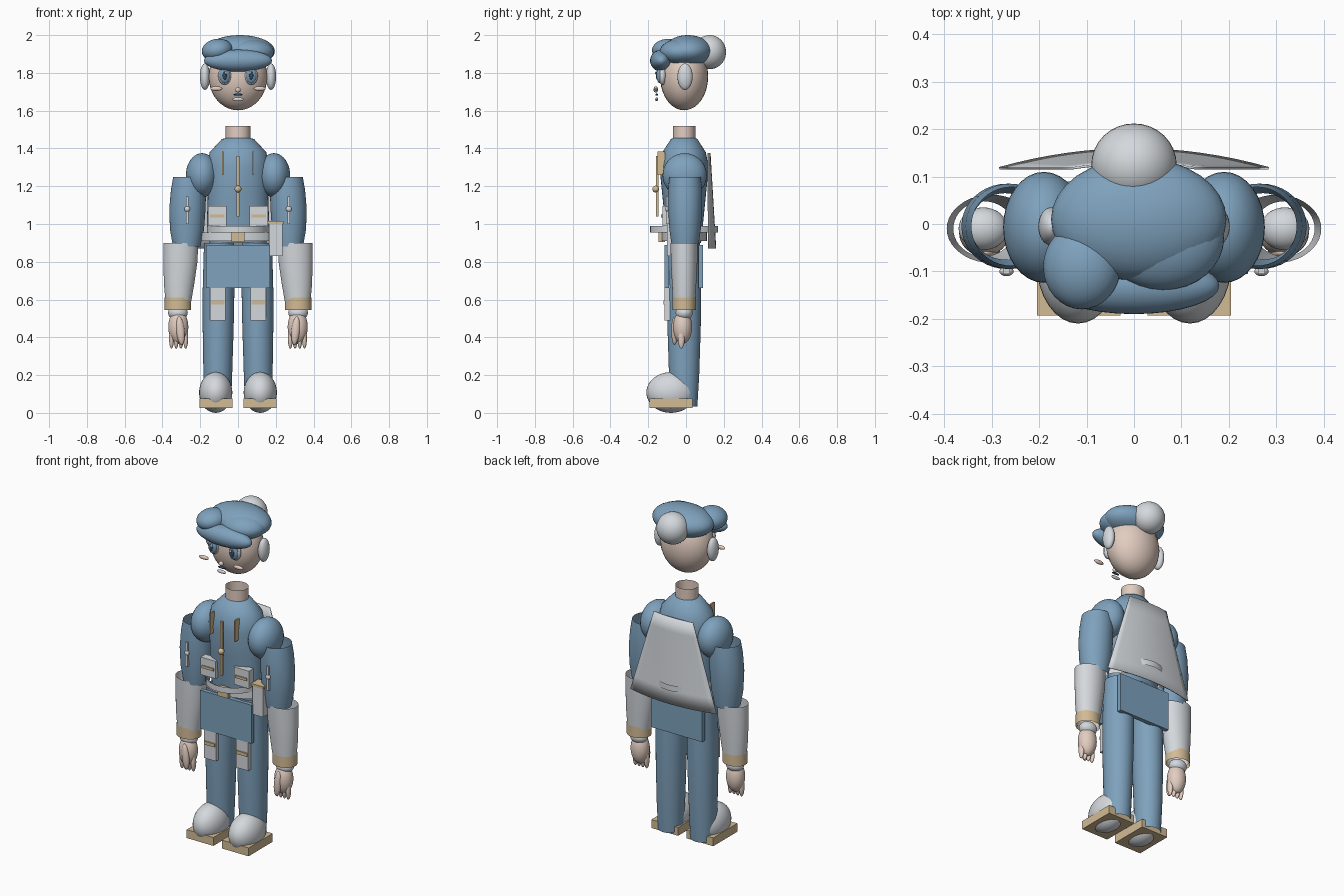
import bpy, bmesh, math
from mathutils import Matrix

default = bpy.data.objects.get("Cube")
if default:
    bpy.data.objects.remove(default, do_unlink=True)


def material(name, red, green, blue):
    mat = bpy.data.materials.new(name)
    mat.use_nodes = True
    color = (red, green, blue, 1)
    mat.diffuse_color = color
    mat.node_tree.nodes["Principled BSDF"].inputs["Base Color"].default_value = color
    return mat


BLUE = material("uniform_blue", .21, .36, .51)
PALE = material("pale_grey", .66, .69, .72)
TAN = material("tan_leather", .65, .5, .3)
SKIN = material("skin", .76, .61, .53)
NAVY = material("dark_navy", .03, .07, .12)
parts = []


def finish(name, bm, mat):
    mesh = bpy.data.meshes.new(name)
    bm.to_mesh(mesh)
    bm.free()
    mesh.materials.append(mat)
    obj = bpy.data.objects.new(name, mesh)
    bpy.context.collection.objects.link(obj)
    parts.append(obj)
    return obj


def ball(name, mat, center, radii, tilt=0):
    """Ellipsoid, optionally tilted about the front-back axis."""
    bm = bmesh.new()
    bmesh.ops.create_uvsphere(bm, u_segments=32, v_segments=20, radius=1)
    bm.transform(Matrix.Translation(center) @ Matrix.Rotation(tilt, 4, 'Y')
                 @ Matrix.Diagonal((*radii, 1)))
    return finish(name, bm, mat)


def box(name, mat, x_span, y_span, z_span):
    spans = (x_span, y_span, z_span)
    bm = bmesh.new()
    bmesh.ops.create_cube(bm, size=1)
    middle = [(low + high) / 2 for low, high in spans]
    size = [abs(high - low) for low, high in spans]
    bm.transform(Matrix.Translation(middle) @ Matrix.Diagonal((*size, 1)))
    return finish(name, bm, mat)


def tube(name, mat, rings, side=1, segments=40):
    """Open elliptical tube through rings of (z, centre x, centre y, radius x, radius y)."""
    bm = bmesh.new()
    loops = []
    for z, cx, cy, rx, ry in rings:
        angles = [math.tau * i / segments for i in range(segments)]
        loops.append([bm.verts.new((side * cx + rx * math.cos(a), cy + ry * math.sin(a), z))
                      for a in angles])
    for lower, upper in zip(loops, loops[1:]):
        for i in range(segments):
            j = (i + 1) % segments
            bm.faces.new((lower[i], lower[j], upper[j], upper[i]))
    bmesh.ops.recalc_face_normals(bm, faces=bm.faces)
    return finish(name, bm, mat)


# Head and cap
ball("head", SKIN, center=(0, -.01, 1.78), radii=(.155, .127, .178))
ball("cap_crown", BLUE, center=(.01, .01, 1.915), radii=(.185, .13, .085))
ball("cap_front_fold", BLUE, center=(.06, -.03, 1.91), radii=(.13, .11, .07))
ball("cap_side_puff", BLUE, center=(-.11, -.09, 1.92), radii=(.082, .09, .06), tilt=-.15)
ball("cap_brim", BLUE, center=(0, -.13, 1.865), radii=(.18, .06, .058))
ball("hair_bun", PALE, center=(0, .125, 1.91), radii=(.09, .087, .09))

# Face
ball("nose", SKIN, center=(0, -.16, 1.71), radii=(.014, .012, .014))
ball("upper_lip", NAVY, center=(0, -.155, 1.685), radii=(.025, .007, .006))
ball("lower_lip", PALE, center=(0, -.155, 1.66), radii=(.03, .008, .01))

# Neck and torso
tube("neck", SKIN, [(1.4, 0, -.01, .065, .06), (1.52, 0, -.01, .065, .06)])
tube("torso", BLUE, [
    (.9, 0, -.01, .15, .09),
    (1, 0, -.01, .165, .1),
    (1.15, 0, -.01, .16, .115),
    (1.3, 0, -.01, .165, .13),
    (1.38, 0, -.01, .15, .115),
    (1.45, 0, -.01, .085, .07),
    (1.455, 0, -.01, .064, .06)])
box("chest_cord", TAN, (-.007, .007), (-.16, -.145), (1.04, 1.36))
ball("chest_bead", TAN, center=(0, -.16, 1.185), radii=(.018, .018, .018))

# Belt
belt_profile = [(.955, .165, .18), (.99, .165, .18)]
tube("upper_belt", PALE, [(z, 0, -.01, rx, ry) for z, rx, ry in belt_profile])
tube("lower_belt", PALE, [(z, 0, -.01, .195, .12) for z in (.91, .955)])
box("belt_buckle", TAN, (-.035, .035), (-.145, -.11), (.905, .955))
box("hip_pouch", PALE, (.165, .235), (-.1, -.04), (.83, 1))
box("hip_pouch_flap", TAN, (.16, .24), (-.105, -.035), (1, 1.015))

# Tunic skirt panels
box("front_apron", BLUE, (-.17, .17), (-.115, -.09), (.66, .89))
box("back_apron", BLUE, (-.17, .17), (.065, .09), (.66, .89))

# Cape: flares and bows outward toward the hem
bm = bmesh.new()
columns, rows = 16, 6
grid = []
for r in range(rows + 1):
    drop = r / rows
    half_width = .13 + .155 * drop
    row = []
    for c in range(columns + 1):
        u = 2 * c / columns - 1
        bow = (.01 + .03 * drop) * (1 - u * u)
        row.append(bm.verts.new((u * half_width, .12 + bow, 1.375 - .505 * drop)))
    grid.append(row)
for upper, lower in zip(grid, grid[1:]):
    for c in range(columns):
        bm.faces.new((upper[c], upper[c + 1], lower[c + 1], lower[c]))
cape = finish("cape", bm, PALE)
cape.modifiers.new("thickness", 'SOLIDIFY').thickness = .005

# Paired parts
for side, label in ((1, "left_"), (-1, "right_")):

    def pair_ball(name, mat, center, radii, tilt=0):
        x, y, z = center
        ball(label + name, mat, (side * x, y, z), radii, side * tilt)

    def pair_box(name, mat, x_span, y_span, z_span):
        box(label + name, mat, [side * x for x in x_span], y_span, z_span)

    # Ears, eyes and cheeks
    pair_ball("ear", PALE, center=(.175, -.005, 1.78), radii=(.027, .04, .07))
    pair_ball("eye_white", PALE, center=(.07, -.125, 1.785), radii=(.035, .022, .048))
    pair_ball("iris", BLUE, center=(.07, -.138, 1.787), radii=(.028, .018, .042))
    pair_ball("pupil", NAVY, center=(.07, -.151, 1.787), radii=(.012, .009, .024))
    pair_ball("eye_glint", PALE, center=(.063, -.16, 1.8), radii=(.006, .004, .008))
    pair_ball("cheek", SKIN, center=(.115, -.16, 1.717), radii=(.032, .01, .012))

    # Chest trim and pockets
    pair_box("chest_braid", TAN, (.078, .086), (-.15, -.11), (1.26, 1.385))
    pair_box("chest_pocket", PALE, (.06, .16), (-.125, -.08), (.99, 1.095))
    pair_box("chest_pocket_strap", TAN, (.072, .148), (-.132, -.12), (1.035, 1.05))

    # Arm
    pair_ball("shoulder", BLUE, center=(.19, -.007, 1.258), radii=(.086, .117, .117))
    tube(label + "upper_arm", BLUE, [
        (.88, .272, -.005, .072, .07),
        (.97, .27, -.005, .09, .083),
        (1.08, .268, -.005, .096, .09),
        (1.18, .262, -.005, .093, .09),
        (1.25, .258, -.005, .085, .083)], side)
    pair_box("sleeve_stripe", PALE, (.262, .276), (-.105, -.09), (1, 1.145))
    pair_ball("sleeve_stud", PALE, center=(.269, -.1, 1.08), radii=(.015, .01, .015))
    tube(label + "forearm", PALE, [
        (.56, .317, -.01, .064, .058),
        (.68, .312, -.01, .08, .064),
        (.8, .305, -.01, .09, .07),
        (.9, .302, -.01, .092, .072)], side)
    tube(label + "cuff", TAN, [(z, .318, -.01, .07, .062) for z in (.545, .61)], side)

    # Hand
    pair_ball("wrist", PALE, center=(.318, -.01, .53), radii=(.052, .045, .04))
    pair_ball("palm", SKIN, center=(.316, -.018, .455), radii=(.053, .05, .09))
    for i in range(4):
        pair_ball("finger_" + str(i + 1), SKIN,
                  center=(.277 + .025 * i, -.025, .395), radii=(.013, .018, .055))
    pair_ball("thumb", SKIN, center=(.305, -.06, .435), radii=(.022, .018, .075), tilt=.1)

    # Leg
    tube(label + "leg", BLUE, [
        (.035, .107, -.01, .07, .07),
        (.2, .107, -.01, .076, .08),
        (.45, .105, -.01, .082, .088),
        (.65, .103, -.01, .084, .09),
        (.9, .1, -.01, .08, .085)], side)
    pair_box("thigh_pocket", PALE, (.067, .147), (-.113, -.07), (.49, .68))
    pair_box("thigh_pocket_strap", TAN, (.072, .142), (-.12, -.11), (.575, .595))

    # Shoe
    pair_ball("shoe", PALE, center=(.118, -.08, .108), radii=(.088, .13, .108))
    pair_box("sole", TAN, (.028, .205), (-.193, .035), (.025, .075))
    for offset in (-.035, .035):
        pair_ball("shoe_stud", NAVY, center=(.118 + offset, -.15, .178), radii=(.005, .005, .005))

# Smooth shading with crisp edges
bpy.ops.object.select_all(action='DESELECT')
for obj in parts:
    obj.select_set(True)
bpy.context.view_layer.objects.active = parts[0]
bpy.ops.object.shade_smooth_by_angle(angle=math.radians(45))
